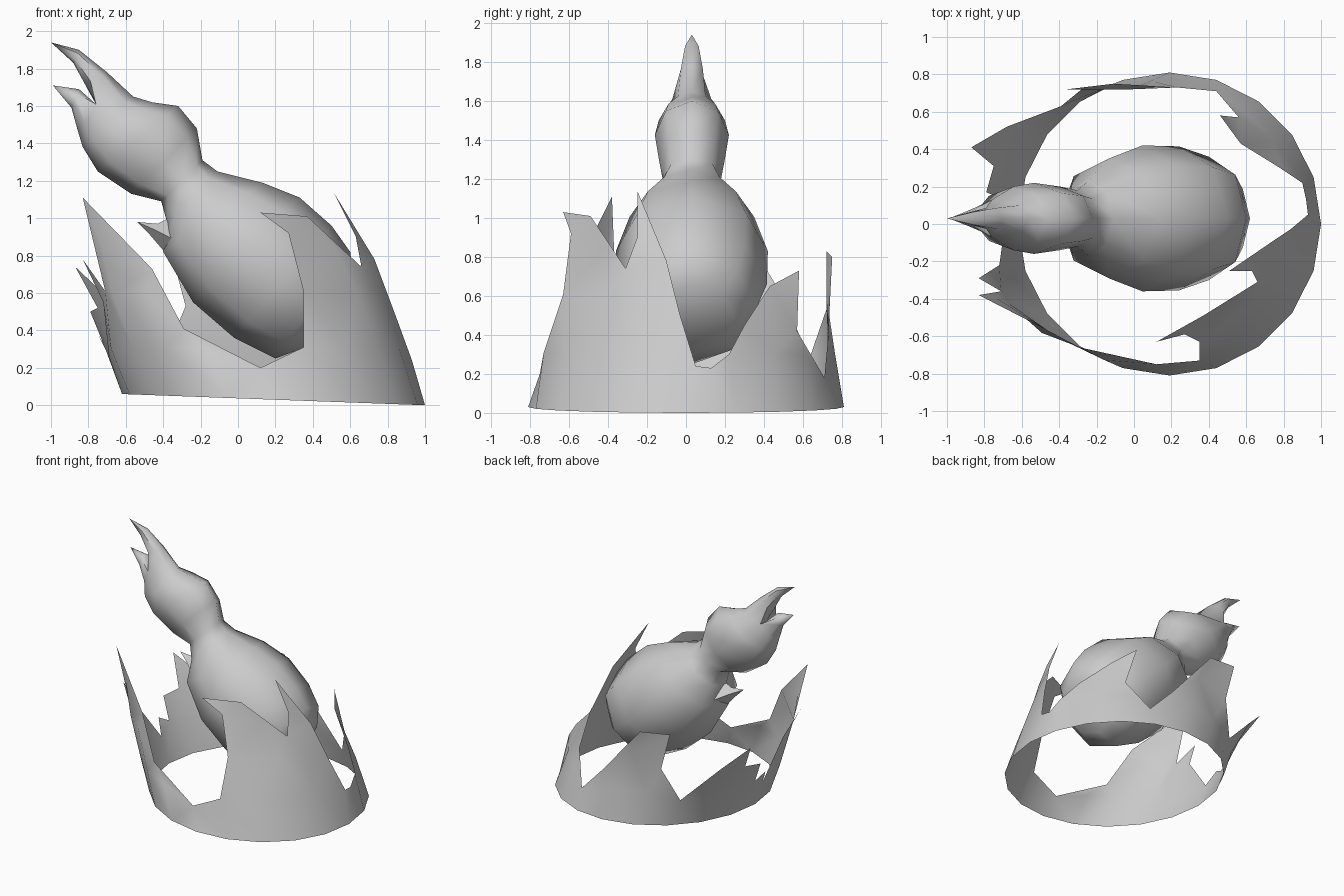
import bpy, bmesh
from math import pi, cos, sin, atan2, radians
from mathutils import Vector
from mathutils.geometry import delaunay_2d_cdt

default_cube = bpy.data.objects.get("Cube")
if default_cube:
    bpy.data.objects.remove(default_cube, do_unlink=True)

MID_Y = 0.03    # the bird sits slightly behind the shell's centre

# One plain clay colour for everything
clay = bpy.data.materials.new("pale_grey")
clay.use_nodes = True
grey = (0.6, 0.6, 0.6, 1)
clay.diffuse_color = grey
clay.node_tree.nodes["Principled BSDF"].inputs["Base Color"].default_value = grey


def finish(name, bm, angle):
    """Turn a bmesh into a smooth shaded, named object."""
    mesh = bpy.data.meshes.new(name)
    bm.to_mesh(mesh)
    bm.free()
    mesh.materials.append(clay)
    obj = bpy.data.objects.new(name, mesh)
    bpy.context.collection.objects.link(obj)
    bpy.ops.object.select_all(action="DESELECT")
    obj.select_set(True)
    bpy.context.view_layer.objects.active = obj
    bpy.ops.object.shade_smooth_by_angle(angle=radians(angle))
    return obj


def add_ring(bm, section, sides):
    """Oval ring from its top (x, z), bottom (x, z) and half width."""
    top_x, top_z, low_x, low_z, width = section
    middle = Vector((top_x + low_x, 2 * MID_Y, top_z + low_z)) / 2
    up = Vector((top_x - low_x, 0, top_z - low_z)) / 2
    angles = [2 * pi * i / sides for i in range(sides)]
    return [bm.verts.new(middle + up * cos(a) + Vector((0, width * sin(a), 0))) for a in angles]


def extend(bm, ring, sections):
    """Skin onward from a ring through the sections; returns the last ring."""
    count = len(ring)
    for section in sections:
        new = add_ring(bm, section, count)
        for i in range(count):
            j = (i + 1) % count
            bm.faces.new((ring[i], ring[j], new[j], new[i]))
        ring = new
    return ring


def add_spike(bm, ring, sections, tip):
    """Skin through the sections and close in a point."""
    ring = extend(bm, ring, sections)
    point = bm.verts.new((tip[0], MID_Y, tip[1]))
    for i in range(len(ring)):
        bm.faces.new((ring[i], ring[(i + 1) % len(ring)], point))


# Body, neck, head and open beak in one skin, from the tail end upward
bird = bmesh.new()
tail = add_ring(bird, (.62, .66, .36, .31, .22), 8)
bird.faces.new(tail)
face_ring = extend(bird, tail, [
    (.6, .82, .2, .25, .33),
    (.5, .96, -.02, .36, .385),
    (.33, 1.11, -.24, .55, .39),
    (.13, 1.19, -.4, .82, .32),
    (-.11, 1.25, -.38, .98, .2),
    (-.19, 1.31, -.41, 1.09, .15),
    (-.22, 1.48, -.57, 1.13, .17),
    (-.32, 1.6, -.75, 1.25, .19),
    (-.46, 1.62, -.83, 1.38, .17),
    (-.56, 1.65, -.86, 1.48, .1),
])
# Pull the side points forward to be the corners of the mouth
top, top_l, corner_l, low_l, low, low_r, corner_r, top_r = face_ring
for corner in (corner_l, corner_r):
    corner.co.x, corner.co.z = -.76, 1.61
throat = bird.verts.new((-.74, MID_Y, 1.59))
add_spike(bird, [top, top_l, corner_l, throat, corner_r, top_r], [
    (-.7, 1.78, -.82, 1.72, .065),
    (-.85, 1.9, -.88, 1.83, .04),
], (-1, 1.94))
add_spike(bird, [throat, corner_l, low_l, low, low_r, corner_r], [
    (-.85, 1.69, -.89, 1.59, .05),
], (-.99, 1.71))
bmesh.ops.recalc_face_normals(bird, faces=bird.faces)
finish("bird", bird, 60)

# Pointed tuft on the chest, open where it meets the body
tuft = bmesh.new()
add_spike(tuft, add_ring(tuft, (-.35, 1.01, -.35, .77, .12), 4),
          [(-.43, .97, -.47, .91, .05)], (-.54, .98))
bmesh.ops.recalc_face_normals(tuft, faces=tuft.faces)
finish("chest_tuft", tuft, 50)

# Broken top edge of the shell, running once around from the -x side
broken_edge = [
    (-.69, 0, .26), (-.72, -.22, .55), (-.83, -.29, .78), (-.71, -.36, .61),
    (-.83, -.38, 1.11), (-.46, -.57, .73), (-.29, -.66, .41), (.12, -.75, .2),
    (.35, -.73, .31), (.35, -.63, .61), (.27, -.59, .92), (.12, -.63, 1.03),
    (.37, -.49, 1.01), (.66, -.31, .74), (.63, -.25, .9), (.51, -.25, 1.14),
    (.73, -.1, .78), (.835, -.03, .5), (.93, .05, .24), (.92, .13, .23),
    (.9, .22, .3), (.78, .3, .45), (.57, .43, .65), (.46, .58, .73),
    (.56, .57, .42), (.44, .71, .18), (.23, .73, .4), (-.11, .75, .8),
    (-.36, .72, .83), (-.28, .72, .53), (-.39, .63, .27), (-.68, .52, .56),
    (-.87, .41, .74), (-.75, .31, .52), (-.79, .17, .5), (-.72, .14, .33),
    (-.75, .05, .38), (-.69, 0, .26),
]


def axis_x(z):
    return .2 - .36 * z


def wall_point(angle, z):
    """Point on the leaning, tapering shell wall."""
    rx = .81 if z < .7 else .77
    ry = .81 - .15 * z
    return Vector((axis_x(z) + rx * cos(angle), ry * sin(angle), z))


def build_shell():
    flat, solid = [], []          # unrolled (angle, height) and real positions
    steps = 20
    for i in range(steps + 1):    # base rim, slightly tilted
        a = -pi + 2 * pi * i / steps
        x, y = .19 + .81 * cos(a), .81 * sin(a)
        flat.append(Vector((a, 0)))
        solid.append(Vector((x, y, .037 * (1 - x))))
    for i, (x, y, z) in reversed(list(enumerate(broken_edge))):
        a = atan2(y, x - axis_x(z))
        a = -pi if i == 0 else pi if i == len(broken_edge) - 1 else a
        flat.append(Vector((a, z)))
        solid.append(Vector((x, y, z)))
    outline = list(range(len(flat)))
    edge_flat = flat[steps + 1:]
    for z in (.3, .6, .85):       # curvature rings inside the wall
        for i in range(1, steps):
            a = -pi + 2 * pi * i / steps
            p = Vector((a, z))
            if min((p - q).length for q in edge_flat) > .12:
                flat.append(p)
                solid.append(wall_point(a, z))
    verts, _, faces, origin, _, _ = delaunay_2d_cdt(flat, [], [outline], 1, 1e-5)
    bm = bmesh.new()
    made = [bm.verts.new(solid[o[0]] if o else wall_point(*v)) for v, o in zip(verts, origin)]
    for f in faces:
        bm.faces.new([made[i] for i in f])
    bmesh.ops.delete(bm, geom=[v for v in bm.verts if not v.link_faces], context="VERTS")
    bmesh.ops.remove_doubles(bm, verts=bm.verts, dist=.001)
    finish("broken_shell", bm, 60)


build_shell()
